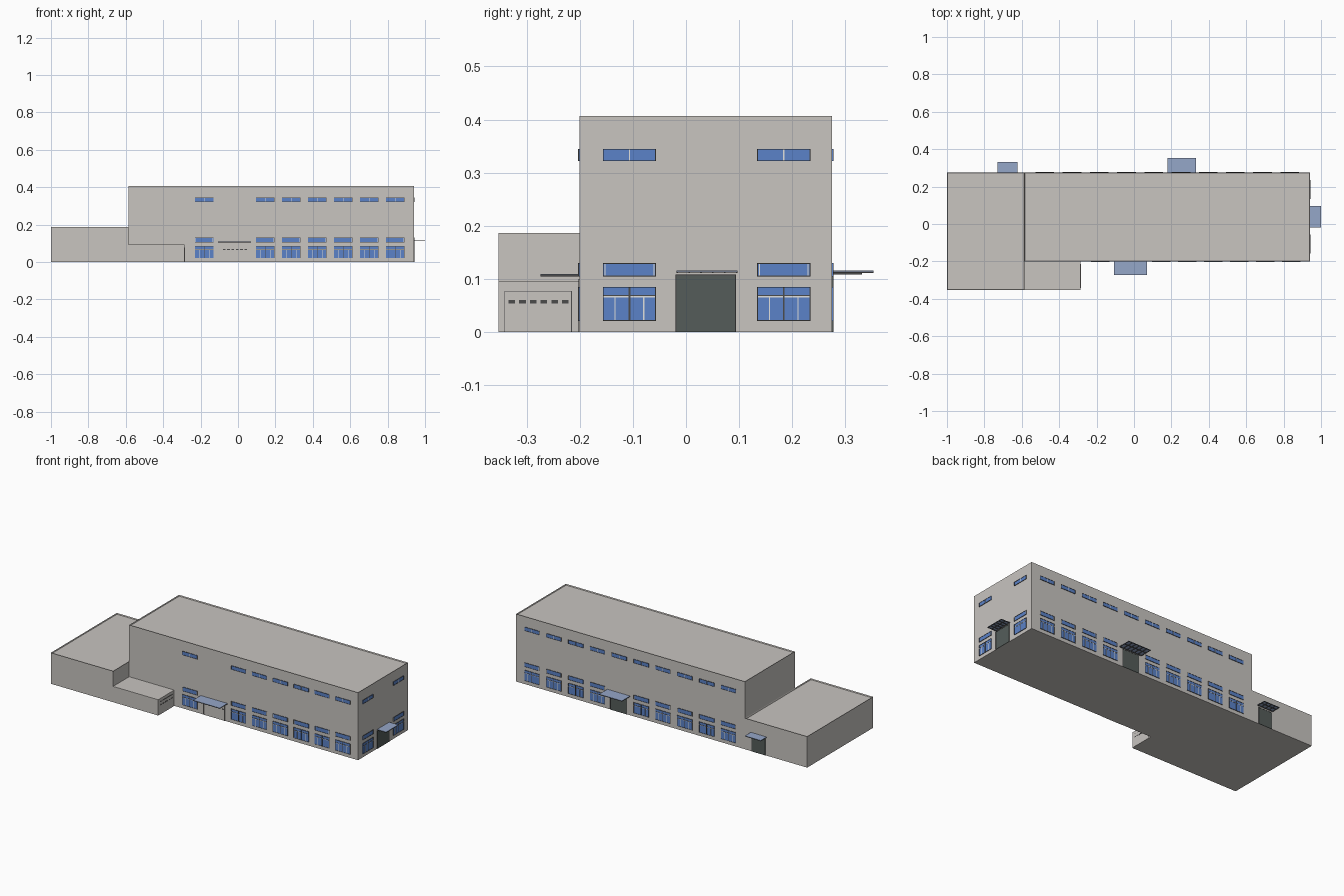
import bpy, bmesh
from mathutils import Matrix, Vector

if "Cube" in bpy.data.objects:
    bpy.data.objects.remove(bpy.data.objects["Cube"])


def mat(name, r, g, b):
    m = bpy.data.materials.new(name)
    m.diffuse_color = (r, g, b, 1)
    m.use_nodes = True
    m.node_tree.nodes["Principled BSDF"].inputs["Base Color"].default_value = m.diffuse_color
    return m


WALL = mat("warm grey wall", .58, .555, .53)
BLUE = mat("window blue", .105, .225, .58)
DARK = mat("dark frame", .07, .07, .07)
LIGHT = mat("light frame", .75, .75, .74)
DOOR = mat("dark door", .09, .108, .102)
GLASS = mat("canopy glass", .30, .385, .58)


def add_box(bm, lo, hi):
    lo, hi = Vector(lo), Vector(hi)
    m = Matrix.Translation((lo + hi) / 2) @ Matrix.Diagonal((*[abs(c) for c in hi - lo], 1))
    return bmesh.ops.create_cube(bm, size=1, matrix=m)["verts"]


def finish(bm, name, material):
    me = bpy.data.meshes.new(name)
    bm.to_mesh(me)
    bm.free()
    me.materials.append(material)
    ob = bpy.data.objects.new(name, me)
    bpy.context.collection.objects.link(ob)


# Building blocks, the taller ones with a shallow parapet
def block(name, lo, hi, parapet):
    bm = bmesh.new()
    add_box(bm, lo, hi)
    if parapet:
        top = [f for f in bm.faces if f.normal.z > .9]
        bmesh.ops.inset_individual(bm, faces=top, thickness=.003)
        for v in top[0].verts:
            v.co.z -= .007
    finish(bm, name, WALL)


block("main_hall", (-.585, -.2, 0), (.94, .275, .407), True)
block("side_wing", (-1, -.353, 0), (-.585, .275, .187), True)
block("front_annex", (-.585, -.353, 0), (-.285, -.2, .095), False)

# Walls: u runs along the wall, d is the distance out from it
WALLS = {
    "front": lambda u, d, z: (u, -.2 - d, z),
    "back": lambda u, d, z: (u, .275 + d, z),
    "right": lambda u, d, z: (.94 + d, u, z),
    "annex": lambda u, d, z: (-.285 + d, u, z),
}


def plate(bm, wall, u0, u1, z0, z1, d1, d0=0):
    a, b = WALLS[wall](u0, d0, z0), WALLS[wall](u1, d1, z1)
    add_box(bm, [min(p) for p in zip(a, b)], [max(p) for p in zip(a, b)])


def border(bm, wall, u0, u1, z0, z1, t, d):
    plate(bm, wall, u0, u0 + t, z0, z1, d)
    plate(bm, wall, u1 - t, u1, z0, z1, d)
    plate(bm, wall, u0 + t, u1 - t, z0, z0 + t, d)
    plate(bm, wall, u0 + t, u1 - t, z1 - t, z1, d)


# Windows: three rows per column
def windows(wall, centres, door=None):
    pane, dark, light = bmesh.new(), bmesh.new(), bmesh.new()
    cols = [(c, False) for c in centres] + ([(door, True)] if door else [])
    for c, upper_only in cols:
        rows = [(.322, .345), (.105, .130), (.021, .085)]
        for z0, z1 in rows[:1] if upper_only else rows:
            u0, u1 = c - .05, c + .05
            plate(pane, wall, u0, u1, z0, z1, .0015)
            border(dark, wall, u0, u1, z0, z1, .0014, .003)
            if z0 > .3:
                plate(light, wall, c - .001, c + .001, z0, z1, .0025)
            elif z0 > .1:
                for s in (-1, 1):
                    plate(light, wall, c + s * .046 - .001, c + s * .046 + .001, z0, z1, .0025)
            else:
                plate(dark, wall, c - .0016, c + .0016, z0, z1, .003)
                plate(dark, wall, u0, u1, .068, .0695, .0028)
                plate(light, wall, u0, u1, .0655, .068, .0024)
                for s in (-1, 1):
                    plate(light, wall, c + s * .027 - .001, c + s * .027 + .001, z0, .066, .0025)
    finish(pane, wall + "_window_panes", BLUE)
    finish(dark, wall + "_window_frames", DARK)
    finish(light, wall + "_window_bars", LIGHT)


windows("front", [-.18] + [.145 + .139 * i for i in range(6)])
windows("back", [.833 - .1455 * i for i in range(10) if i != 4], .251)
windows("right", [-.1065, .184])


# Dark entrance doors
def entrance(wall, name, u0, u1, h):
    bm = bmesh.new()
    plate(bm, wall, u0, u1, 0, h, .002)
    finish(bm, name, DOOR)
    bm = bmesh.new()
    t = .0018
    for u in (u0, u1 - t):
        plate(bm, wall, u, u + t, 0, h, .003)
    plate(bm, wall, u0, u1, h - t, h, .003)
    finish(bm, name + "_frame", DARK)


entrance("right", "right_door", -.02, .094, .108)
entrance("back", "back_door", .2, .312, .108)
entrance("back", "wing_door", -.722, -.632, .1)


# Sectional garage doors with a row of small windows
def garage(wall, name, u0, u1, h, zw, w0, w1):
    bm = bmesh.new()
    plate(bm, wall, u0, u1, 0, h, .0015)
    finish(bm, name, WALL)
    bm = bmesh.new()
    step = (w1 - w0) / 6
    for i in range(6):
        c = w0 + step * (i + .5)
        plate(bm, wall, c - step * .31, c + step * .31, zw - .003, zw + .003, .0025)
    for u in (u0, u1 - .001):
        plate(bm, wall, u, u + .001, 0, h, .002)
    plate(bm, wall, u0, u1, h - .001, h, .002)
    finish(bm, name + "_windows", DARK)


garage("front", "front_garage_door", -.088, .052, .1, .067, -.085, .053)
garage("annex", "annex_garage_door", -.342, -.215, .077, .057, -.338, -.217)


# Canopies: glass sheet over a dark grid of ribs
def canopy(wall, name, u0, u1, depth, z):
    bm = bmesh.new()
    plate(bm, wall, u0, u1, z, z + .0015, depth)
    finish(bm, name + "_glass", GLASS)
    bm = bmesh.new()
    n = max(4, round((u1 - u0) / .025))
    for i in range(n + 1):
        u = u0 + (u1 - u0 - .003) * i / n
        plate(bm, wall, u, u + .003, z - .003, z, depth)
    for d in (0, depth / 2, depth - .003):
        plate(bm, wall, u0, u1, z - .0025, z, d + .003, d)
    finish(bm, name + "_ribs", DARK)


canopy("right", "right_canopy", -.018, .097, .06, .1145)
canopy("back", "back_canopy", .18, .332, .078, .1145)
canopy("back", "wing_canopy", -.73, -.624, .056, .111)
canopy("front", "front_canopy", -.108, .07, .074, .108)
